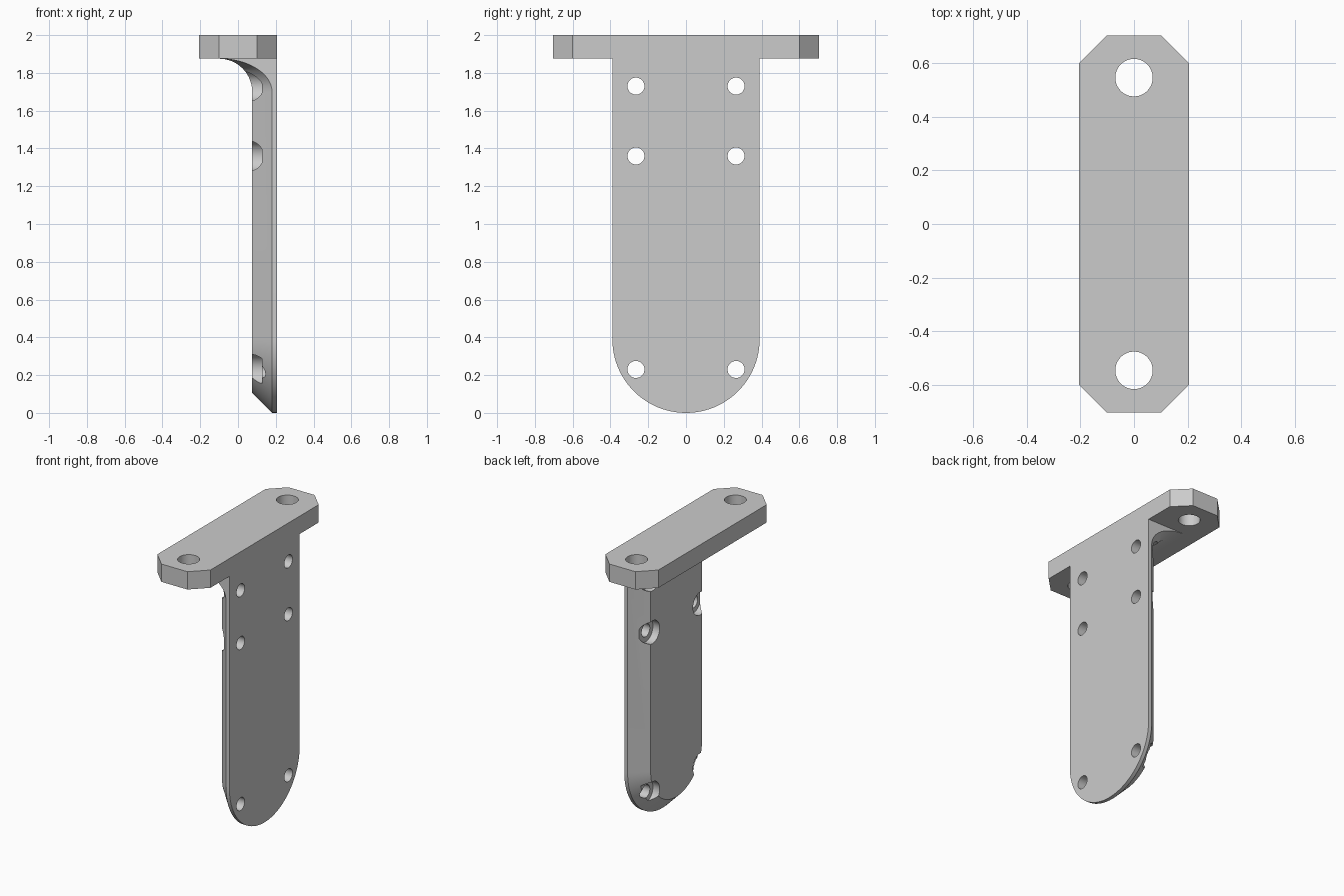
import bpy, bmesh, math
from mathutils import Matrix

cube = bpy.data.objects.get("Cube")
if cube:
    bpy.data.objects.remove(cube)

grey = bpy.data.materials.new("plain grey")
grey.use_nodes = True
COLOUR = (0.6, 0.6, 0.6, 1)
grey.diffuse_color = COLOUR
grey.node_tree.nodes["Principled BSDF"].inputs["Base Color"].default_value = COLOUR

BACK, RIM, FACE = 0.206, 0.18, 0.075   # plate depths along x
HALF = 0.39                            # plate half width
BEVEL = RIM - FACE
UNDER, TOP, INSIDE = 1.875, 2.0, 1.94  # flange heights
FIL_X, FIL_Z = -0.1, 1.7               # fillet centre


def finish(name, bm):
    bmesh.ops.recalc_face_normals(bm, faces=bm.faces)
    mesh = bpy.data.meshes.new(name)
    bm.to_mesh(mesh)
    bm.free()
    mesh.materials.append(grey)
    obj = bpy.data.objects.new(name, mesh)
    bpy.context.collection.objects.link(obj)
    return obj


def loft(name, rings):
    """Skin a closed solid through rings of equal length."""
    bm = bmesh.new()
    rows = [[bm.verts.new(p) for p in ring] for ring in rings]
    for a, b in zip(rows, rows[1:]):
        for i in range(len(a)):
            j = (i + 1) % len(a)
            bm.faces.new((a[i], a[j], b[j], b[i]))
    bm.faces.new(rows[0])
    bm.faces.new(rows[-1])
    return finish(name, bm)


def rod(name, radius, start, end, axis, centre):
    """Cylinder running along x or z from start to end."""
    bm = bmesh.new()
    turn = Matrix.Rotation(math.pi / 2, 4, "Y") if axis == "X" else Matrix()
    bmesh.ops.create_cone(bm, cap_ends=True, segments=48, radius1=radius,
                          radius2=radius, depth=end - start,
                          matrix=Matrix.Translation(centre) @ turn)
    cutter = finish(name, bm)
    cutter.hide_render = True
    return cutter


def combine(target, tool, operation):
    mod = target.modifiers.new(operation.lower(), "BOOLEAN")
    mod.operation, mod.solver, mod.object = operation, "EXACT", tool
    bpy.context.view_layer.objects.active = target
    bpy.ops.object.modifier_apply(modifier=mod.name)
    bpy.data.objects.remove(tool)


# Upright plate with a round bottom and bevelled rim
def plate_ring(x, inset):
    r = HALF - inset
    arc = [math.pi * (1 + i / 48) for i in range(49)]
    pts = [(x, r * math.cos(a), HALF + r * math.sin(a)) for a in arc]
    return pts + [(x, r, INSIDE), (x, -r, INSIDE)]


bracket = loft("mounting_bracket", [plate_ring(BACK, 0), plate_ring(RIM, 0),
                                    plate_ring(FACE, BEVEL)])


# Curved fillet joining the plate to the flange
def fillet_ring(y, reach):
    arc = [math.pi / 2 * i / 20 for i in range(21)]
    pts = [(FIL_X + reach * math.cos(a), y,
            FIL_Z + (UNDER - FIL_Z) * math.sin(a)) for a in arc]
    return pts + [(FIL_X, y, INSIDE), (BACK, y, INSIDE), (BACK, y, FIL_Z)]


edge, middle = RIM - FIL_X, FACE - FIL_X
inner = HALF - BEVEL
fillet = loft("fillet", [fillet_ring(-HALF, edge), fillet_ring(-inner, middle),
                         fillet_ring(inner, middle), fillet_ring(HALF, edge)])
combine(bracket, fillet, "UNION")

# Screw holes with counterbores on the inner face
for z in (0.23, 1.36, 1.73):
    for y in (-0.265, 0.265):
        combine(bracket, rod("counterbore", 0.08, -0.273, 0.127, "X",
                             (-0.073, y, z)), "DIFFERENCE")
        combine(bracket, rod("screw_hole", 0.045, 0, 0.4, "X",
                             (0.2, y, z)), "DIFFERENCE")

# Flange with clipped corners
w, l, c = BACK, 0.705, 0.105
outline = [(w, l - c), (w - c, l), (c - w, l), (-w, l - c),
           (-w, c - l), (c - w, -l), (w - c, -l), (w, c - l)]
flange = loft("flange", [[(x, y, z) for x, y in outline] for z in (UNDER, TOP)])
combine(bracket, flange, "UNION")

# Bolt holes through the flange
for y in (-0.547, 0.547):
    combine(bracket, rod("bolt_hole", 0.07, 1.8, 2.1, "Z", (0, y, 1.95)),
            "DIFFERENCE")

bpy.ops.object.select_all(action="DESELECT")
bracket.select_set(True)
bpy.context.view_layer.objects.active = bracket
bpy.ops.object.shade_smooth_by_angle(angle=math.radians(25))
